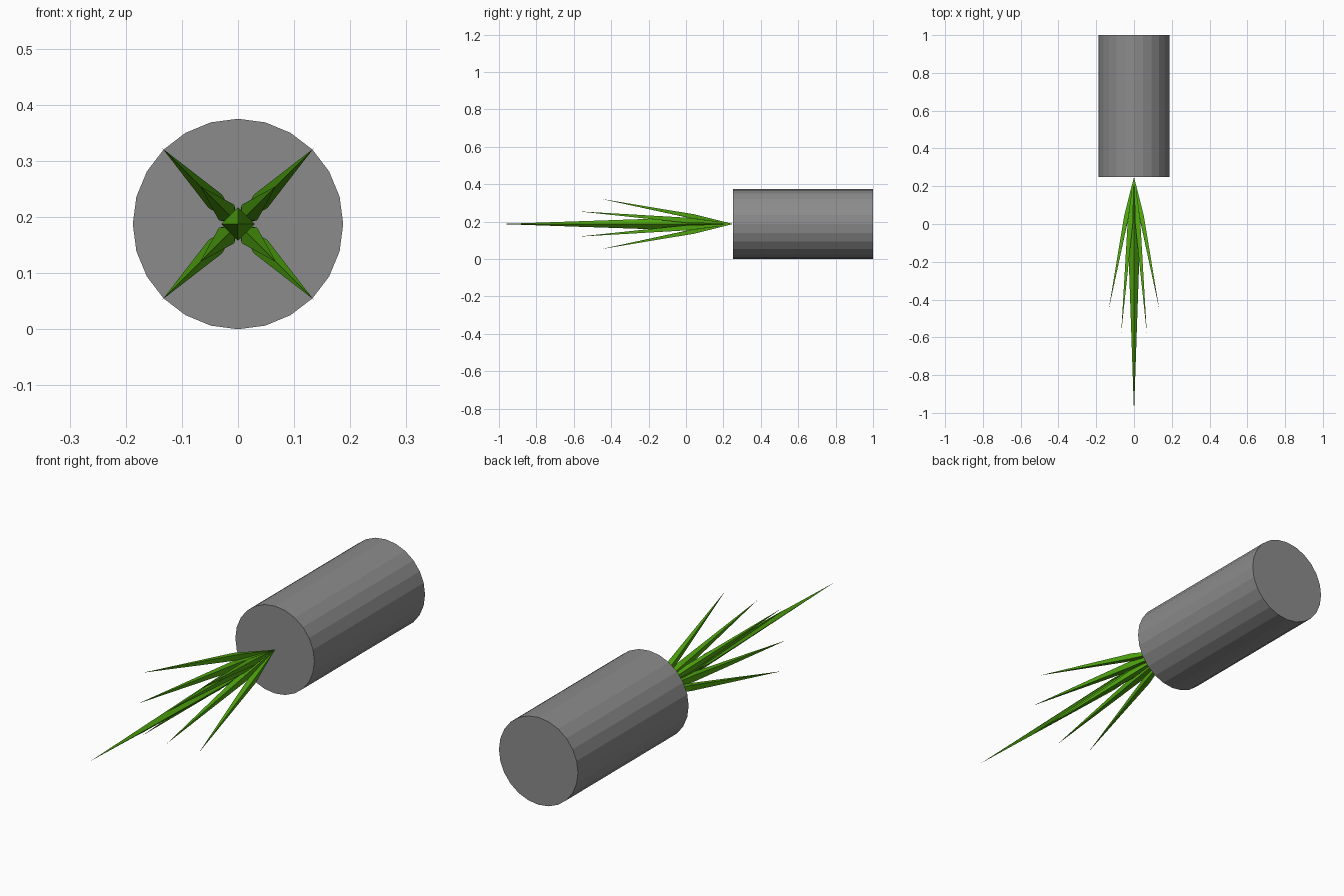
import bpy, bmesh, math
from mathutils import Matrix, Vector

if "Cube" in bpy.data.objects:
    bpy.data.objects.remove(bpy.data.objects["Cube"])

AXIS_Z = 0.1875
ORIGIN = Vector((0, 0.25, AXIS_Z))

green = bpy.data.materials.new("green")
green.diffuse_color = (0.08, 0.38, 0.005, 1)
green.use_nodes = True
green.node_tree.nodes["Principled BSDF"].inputs["Base Color"].default_value = green.diffuse_color
dark_grey = bpy.data.materials.new("dark_grey")
dark_grey.diffuse_color = (0.26, 0.26, 0.26, 1)
dark_grey.use_nodes = True
dark_grey.node_tree.nodes["Principled BSDF"].inputs["Base Color"].default_value = dark_grey.diffuse_color


def finish(name, bm, mat):
    bmesh.ops.recalc_face_normals(bm, faces=bm.faces)
    me = bpy.data.meshes.new(name)
    bm.to_mesh(me)
    bm.free()
    ob = bpy.data.objects.new(name, me)
    bpy.context.collection.objects.link(ob)
    me.materials.append(mat)
    return ob


def spike(name, length, radius, tilt, roll):
    """Four-sided double-pointed spike fanning out towards -y."""
    bm = bmesh.new()
    rot = Matrix.Rotation(roll, 4, 'Y') @ Matrix.Rotation(-tilt, 4, 'Z')
    place = Matrix.Translation(ORIGIN) @ rot
    base = bm.verts.new(place @ Vector((0, 0, 0)))
    tip = bm.verts.new(place @ Vector((0, -length, 0)))
    ring = []
    for i in range(4):
        a = i * math.pi / 2
        p = Vector((radius * math.cos(a), -0.3 * length, radius * math.sin(a)))
        ring.append(bm.verts.new(place @ p))
    for i in range(4):
        a, b = ring[i], ring[(i + 1) % 4]
        bm.faces.new((base, a, b))
        bm.faces.new((tip, b, a))
    return finish(name, bm, green)


# Barrel: 24-sided cylinder lying along y
bm = bmesh.new()
bmesh.ops.create_cone(bm, cap_ends=True, segments=24, radius1=AXIS_Z,
                      radius2=AXIS_Z, depth=0.75,
                      matrix=Matrix.Translation((0, 0.625, AXIS_Z))
                      @ Matrix.Rotation(math.pi / 2, 4, 'X'))
finish("barrel", bm, dark_grey)

# Long central spike, then four inner and four outer spikes on the diagonals
spike("center_spike", 1.25, 0.03, 0, 0)
for i in range(4):
    roll = math.radians(45 + 90 * i)
    spike(f"inner_spike_{i + 1}", 0.835, 0.0195, math.radians(6.6), roll)
    spike(f"outer_spike_{i + 1}", 0.73, 0.017, math.radians(15.1), roll)
